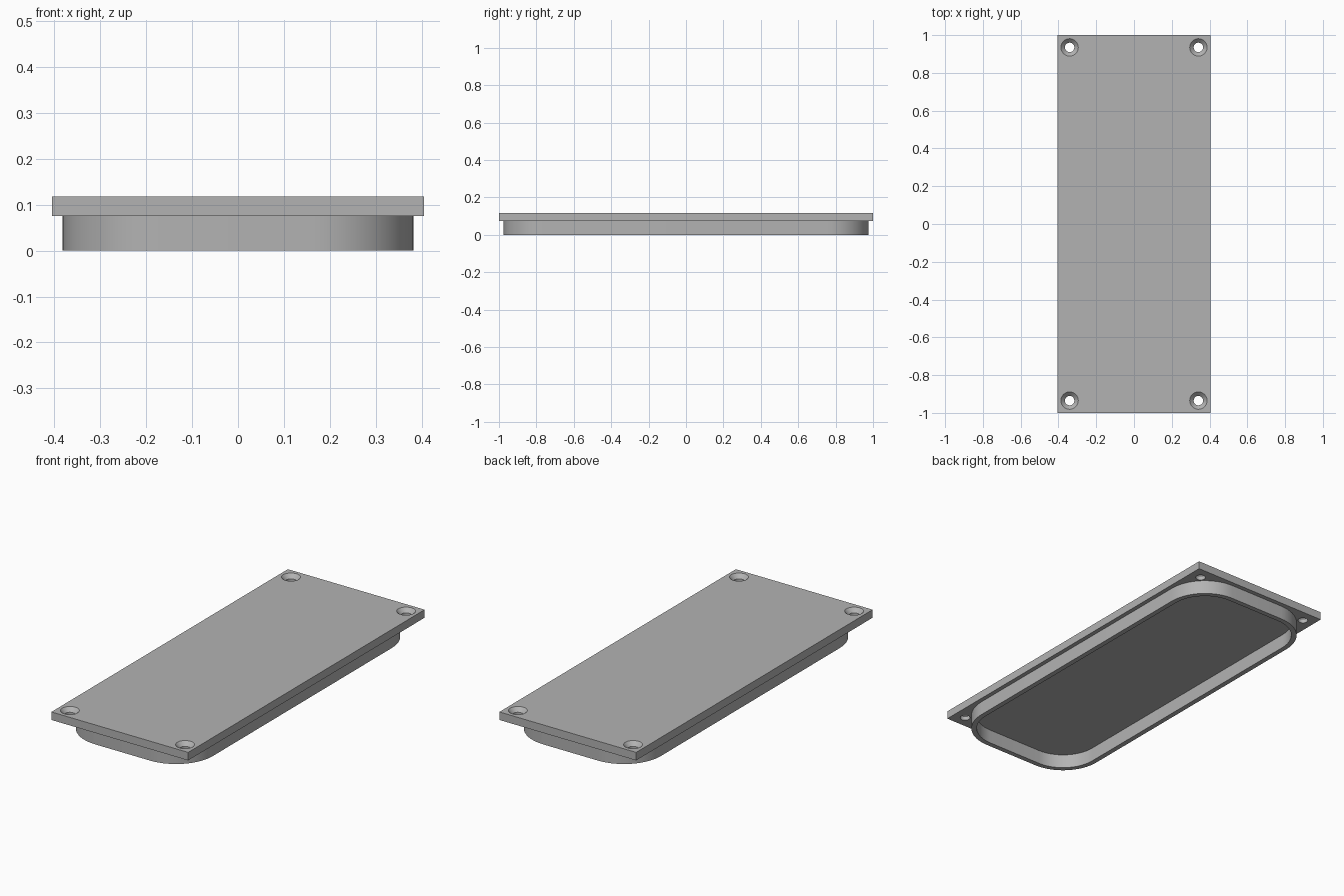
import bpy, bmesh, math

if "Cube" in bpy.data.objects:
    bpy.data.objects.remove(bpy.data.objects["Cube"])

grey = bpy.data.materials.new("mid grey")
grey.diffuse_color = (0.45, 0.45, 0.45, 1)
grey.use_nodes = True
grey.node_tree.nodes["Principled BSDF"].inputs["Base Color"].default_value = grey.diffuse_color

PLATE_BOTTOM, PLATE_TOP = 0.075, 0.118


def make_object(name, bm):
    bmesh.ops.recalc_face_normals(bm, faces=bm.faces)
    mesh = bpy.data.meshes.new(name)
    bm.to_mesh(mesh)
    bm.free()
    mesh.materials.append(grey)
    obj = bpy.data.objects.new(name, mesh)
    bpy.context.collection.objects.link(obj)
    return obj


def smooth(obj):
    bpy.ops.object.select_all(action='DESELECT')
    obj.select_set(True)
    bpy.context.view_layer.objects.active = obj
    bpy.ops.object.shade_smooth_by_angle(angle=math.radians(30))


def circle(radius, n=48):
    return [(radius * math.cos(2 * math.pi * i / n),
             radius * math.sin(2 * math.pi * i / n)) for i in range(n)]


def rounded_rect(hx, hy, r, n=16):
    points = []
    for k, (sx, sy) in enumerate([(1, 1), (-1, 1), (-1, -1), (1, -1)]):
        for i in range(n + 1):
            a = math.pi / 2 * (k + i / n)
            points.append((sx * (hx - r) + r * math.cos(a),
                           sy * (hy - r) + r * math.sin(a)))
    return points


def bridge(bm, a, b):
    for i in range(len(a)):
        j = (i + 1) % len(a)
        bm.faces.new((a[i], a[j], b[j], b[i]))


# Cover plate
bm = bmesh.new()
bmesh.ops.create_cube(bm, size=1)
for v in bm.verts:
    v.co = (v.co.x * 0.81, v.co.y * 2,
            PLATE_TOP if v.co.z > 0 else PLATE_BOTTOM)
plate = make_object("cover_plate", bm)

# Countersunk screw hole cutters, one per corner
bm = bmesh.new()
profile = [(0.025, PLATE_BOTTOM - 0.02), (0.025, PLATE_TOP - 0.021),
           (0.046, PLATE_TOP), (0.046, PLATE_TOP + 0.02)]
for cx in (-0.341, 0.341):
    for cy in (-0.935, 0.935):
        rings = [[bm.verts.new((cx + x, cy + y, z)) for x, y in circle(r)]
                 for r, z in profile]
        for a, b in zip(rings, rings[1:]):
            bridge(bm, a, b)
        bm.faces.new(rings[0][::-1])
        bm.faces.new(rings[-1])
cutter = make_object("screw_hole_cutter", bm)
cutter.hide_render = True

# Cut the holes and discard the cutter
cut = plate.modifiers.new("screw_holes", 'BOOLEAN')
cut.operation, cut.solver, cut.object = 'DIFFERENCE', 'EXACT', cutter
bpy.context.view_layer.objects.active = plate
bpy.ops.object.modifier_apply(modifier=cut.name)
bpy.data.objects.remove(cutter)
smooth(plate)

# Hollow locating rim under the plate
bm = bmesh.new()
WALL = 0.027
outer = rounded_rect(0.382, 0.976, 0.22)
inner = rounded_rect(0.382 - WALL, 0.976 - WALL, 0.22 - WALL)
loops = [[bm.verts.new((x, y, z)) for x, y in pts]
         for pts, z in ((outer, PLATE_BOTTOM), (outer, 0),
                        (inner, 0), (inner, PLATE_BOTTOM))]
for a, b in zip(loops, loops[1:]):
    bridge(bm, a, b)
rim = make_object("locating_rim", bm)
smooth(rim)
